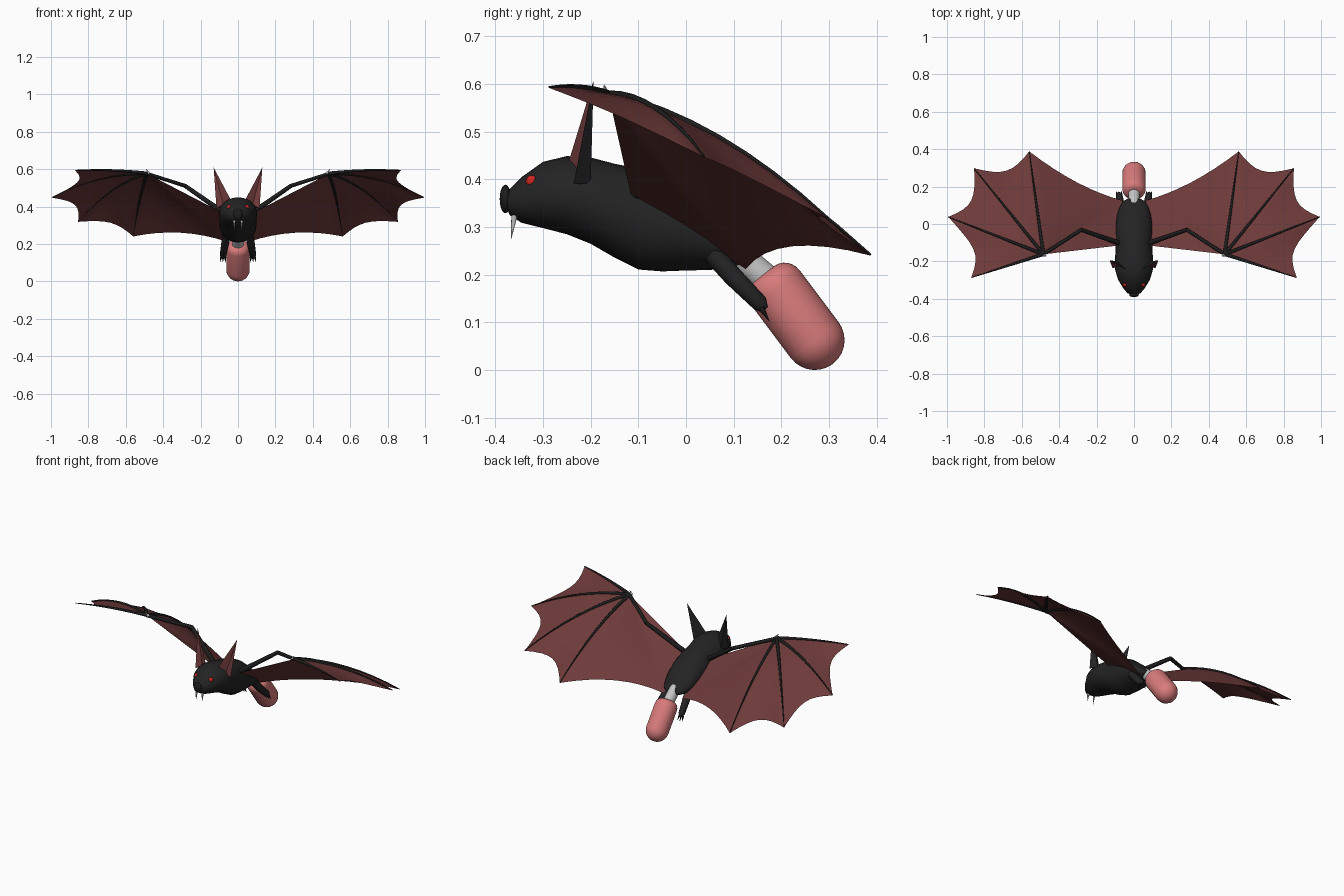
import bpy, bmesh, math
from mathutils import Vector as V

if "Cube" in bpy.data.objects:
    bpy.data.objects.remove(bpy.data.objects["Cube"])


def material(name, rgb):
    m = bpy.data.materials.new(name)
    m.diffuse_color = (*rgb, 1)
    m.use_nodes = True
    m.node_tree.nodes["Principled BSDF"].inputs["Base Color"].default_value = m.diffuse_color
    return m


BLACK = material("black_fur", (0.017, 0.017, 0.017))
BONE = material("bone_black", (0.012, 0.012, 0.012))
MEMBRANE = material("dark_red_skin", (0.155, 0.042, 0.042))
PINK = material("pink", (0.70, 0.20, 0.20))
GREY = material("light_grey", (0.55, 0.55, 0.55))
RED = material("eye_red", (0.65, 0.02, 0.015))


def finish(name, bm, mats, mirror=False, smooth=True, normals=True):
    if normals:
        bmesh.ops.recalc_face_normals(bm, faces=bm.faces)
    me = bpy.data.meshes.new(name)
    bm.to_mesh(me)
    bm.free()
    ob = bpy.data.objects.new(name, me)
    bpy.context.collection.objects.link(ob)
    for m in mats:
        me.materials.append(m)
    if smooth:
        bpy.ops.object.select_all(action='DESELECT')
        ob.select_set(True)
        bpy.context.view_layer.objects.active = ob
        bpy.ops.object.shade_smooth_by_angle(angle=math.radians(50))
    if mirror:
        ob.modifiers.new("mirror", 'MIRROR').use_mirror_merge = False
    return ob


def loft(bm, rings):
    loops = [[bm.verts.new(p) for p in r] for r in rings]
    n = len(loops[0])
    for a, b in zip(loops, loops[1:]):
        for i in range(n):
            j = (i + 1) % n
            bm.faces.new((a[i], a[j], b[j], b[i]))
    bm.faces.new(loops[0][::-1])
    bm.faces.new(loops[-1])


def tube(bm, pts, radii, sides=8):
    """Round tube through points, one radius for each point."""
    pts = [V(p) for p in pts]
    rings = []
    for k, (p, r) in enumerate(zip(pts, radii)):
        d = (pts[min(k + 1, len(pts) - 1)] - pts[max(k - 1, 0)]).normalized()
        u = d.cross(V((0.13, 0.2, 1))).normalized()
        w = d.cross(u)
        rings.append([p + r * (u * math.cos(t) + w * math.sin(t))
                      for t in (2 * math.pi * i / sides for i in range(sides))])
    loft(bm, rings)


def ball(name, centre, size, mat, mirror=False):
    bm = bmesh.new()
    bmesh.ops.create_uvsphere(bm, u_segments=16, v_segments=10, radius=1)
    bmesh.ops.scale(bm, vec=size, verts=bm.verts)
    bmesh.ops.translate(bm, vec=centre, verts=bm.verts)
    finish(name, bm, [mat], mirror)


# body and head: y, top z, bottom z, half width
profile = [(-0.378, .362, .345, .012), (-0.370, .380, .325, .035), (-0.345, .405, .309, .056),
           (-0.30, .437, .298, .084), (-0.25, .449, .285, .100), (-0.20, .446, .265, .103),
           (-0.15, .433, .236, .099), (-0.10, .423, .211, .099), (-0.05, .406, .207, .100),
           (0.0, .380, .209, .098), (0.05, .338, .210, .090), (0.09, .300, .214, .077),
           (0.12, .268, .220, .060), (0.135, .250, .228, .035)]
bm = bmesh.new()
loft(bm, [[(w * math.cos(t), y, (a + b) / 2 + (a - b) / 2 * math.sin(t))
           for t in (2 * math.pi * i / 24 for i in range(24))] for y, a, b, w in profile])
finish("body", bm, [BLACK])

# nose, eyes, fangs
ball("nose", (0, -0.379, 0.359), (0.026, 0.012, 0.030), BONE)
ball("eyes", (0.047, -0.323, 0.396), (0.013, 0.013, 0.013), RED, True)
bm = bmesh.new()
tube(bm, [(.020, -.360, .325), (.020, -.367, .275)], [.007, .0005])
finish("fangs", bm, [GREY], True)

# ears: black cupped back, red front
bm = bmesh.new()
tip, inner, outer, back, cup = [bm.verts.new(p) for p in (
    (.130, -.194, .608), (.033, -.250, .425), (.115, -.236, .390), (.088, -.200, .392),
    (.078, -.225, .410))]
for f, m in (((inner, back, tip), 0), ((back, outer, tip), 0),
             ((inner, tip, cup), 1), ((outer, cup, tip), 1),
             ((inner, cup, back), 0), ((outer, back, cup), 0)):
    bm.faces.new(f).material_index = m
finish("ears", bm, [BLACK, MEMBRANE], True, smooth=False)

# wing layout: wrist, finger tips with upward bow, scalloped edge between them
WRIST = V((.485, -.162, .575))
TIPS = [(V((.870, -.287, .592)), .008), (V((.993, .038, .447)), .035),
        (V((.855, .298, .318)), .040), (V((.560, .388, .240)), .040)]
ROOT_BACK, ROOT_FRONT = V((.06, .125, .212)), V((.08, -.115, .365))


def ray(p, bow, t):
    return WRIST.lerp(p, t) + V((0, 0, bow * 4 * t * (1 - t)))


edge = []
spans = TIPS + [(ROOT_BACK, 0.0)]
for k, ((a, ba), (b, bb)) in enumerate(zip(spans, spans[1:])):
    pull = .045 if k == 3 else .072
    for i in range(8):
        s = i / 8
        mid = a.lerp(b, s)
        inward = (WRIST - mid).normalized() if k < 3 else V((-.1, -.75, .75))
        edge.append((mid + inward * pull * 4 * s * (1 - s), ba + (bb - ba) * s))
edge += [(ROOT_BACK.lerp(ROOT_FRONT, i / 4), 0.0) for i in range(5)]

# wing membrane: fan of strips from the wrist
bm = bmesh.new()
N = 8
hub = bm.verts.new(WRIST)
rows = [[bm.verts.new(ray(p, b, j / N)) for j in range(1, N + 1)] for p, b in edge]
for a, b in zip(rows, rows[1:]):
    bm.faces.new((hub, a[0], b[0]))
    for j in range(N - 1):
        bm.faces.new((a[j], a[j + 1], b[j + 1], b[j]))
finish("wing_membrane", bm, [MEMBRANE], True)

# wing fingers and arm
bm = bmesh.new()
for p, b in TIPS:
    tube(bm, [ray(p, b, j / N) + V((0, 0, .002)) for j in range(N + 1)],
         [.010 - .008 * j / N for j in range(N + 1)])
finish("wing_fingers", bm, [BONE], True)
bm = bmesh.new()
elbow = V((.285, -.030, .512))
tube(bm, [(.07, -.105, .362), elbow], [.014, .011])
tube(bm, [elbow - V((.004, 0, .002)), WRIST], [.011, .010])
finish("wing_arm", bm, [BONE], True)

# thumb claw at the wrist
bm = bmesh.new()
tube(bm, [WRIST + V((-.01, -.004, .002)), WRIST + V((.006, -.010, .024))], [.008, .0005])
finish("thumb_claws", bm, [GREY], True)

# legs and toe claws
bm = bmesh.new()
tube(bm, [(.062, .055, .245), (.070, .10, .195), (.080, .155, .140), (.081, .165, .127)],
     [.022, .021, .018, .009], 12)
finish("legs", bm, [BLACK], True)
bm = bmesh.new()
for dx in (-.011, 0, .011):
    tube(bm, [(.080 + dx, .158, .130), (.081 + dx * 1.4, .175, .102)], [.007, .0005], 6)
finish("toe_claws", bm, [BONE], True)

# tail: grey collar and pink rounded capsule
END, AXIS = V((0, .270, .063)), V((0, .6, -.8))
bm = bmesh.new()
tube(bm, [(0, .095, .252), (0, .20, .165)], [.031, .031], 20)
finish("tail_collar", bm, [GREY])
R, L = .063, .135
pts, radii = [], []
for i in range(7):
    t = math.radians(88 - 88 * i / 6)
    pts.append(END - AXIS * (L + .040 * math.sin(t)))
    radii.append(.026 + (R - .026) * math.cos(t))
for i in range(8):
    t = math.radians(88 * i / 7)
    pts.append(END + AXIS * R * math.sin(t))
    radii.append(R * math.cos(t))
bm = bmesh.new()
tube(bm, pts, radii, 24)
finish("tail_capsule", bm, [PINK])
